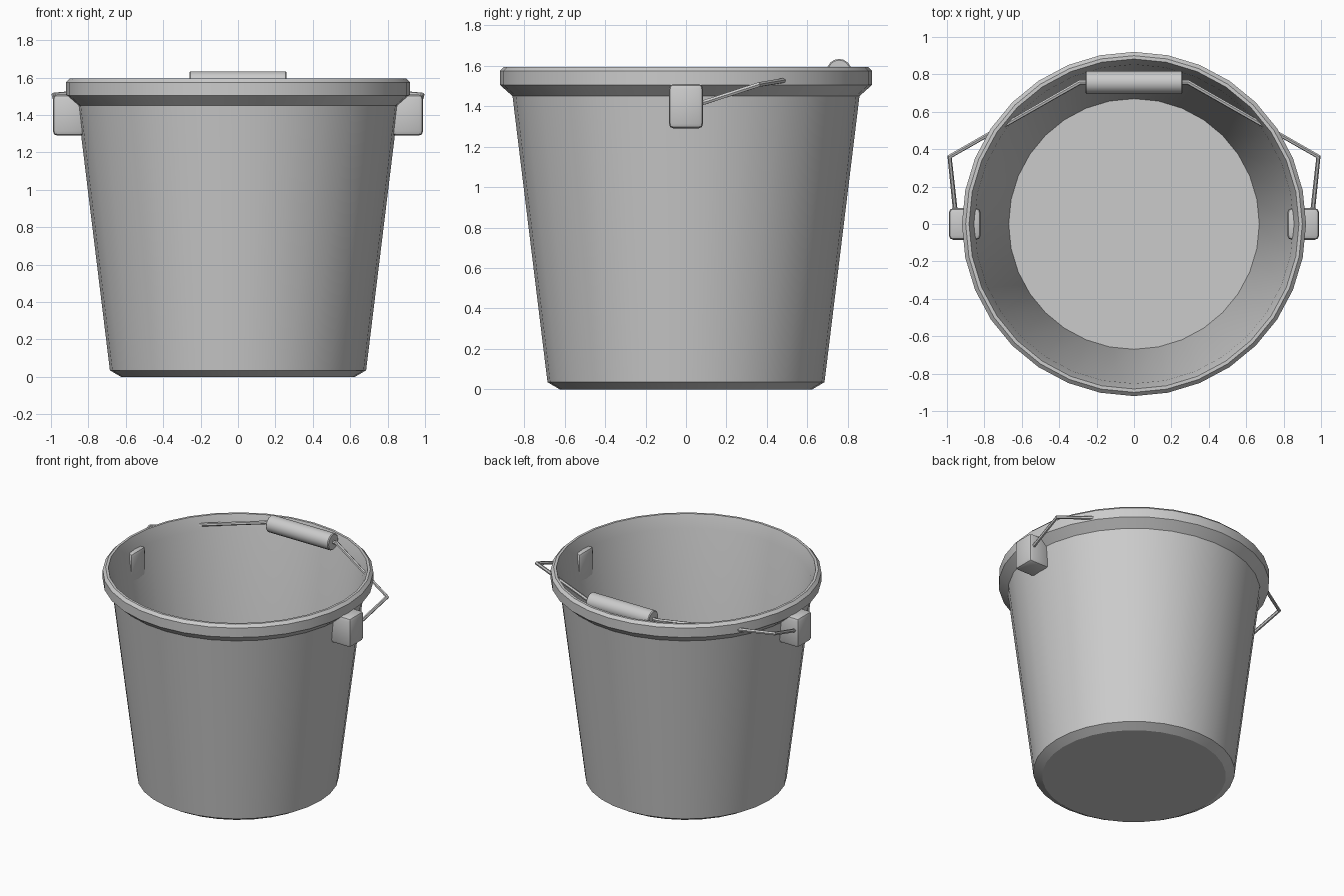
import bpy, bmesh, math
from mathutils import Matrix, Vector

if "Cube" in bpy.data.objects:
    bpy.data.objects.remove(bpy.data.objects["Cube"])

grey = bpy.data.materials.new("light_grey")
grey.diffuse_color = (0.6, 0.6, 0.6, 1)
grey.use_nodes = True
grey.node_tree.nodes["Principled BSDF"].inputs["Base Color"].default_value = grey.diffuse_color


def finish(name, bm, angle=35):
    bmesh.ops.recalc_face_normals(bm, faces=bm.faces)
    me = bpy.data.meshes.new(name)
    bm.to_mesh(me)
    bm.free()
    ob = bpy.data.objects.new(name, me)
    bpy.context.collection.objects.link(ob)
    me.materials.append(grey)
    smooth(ob, angle)
    return ob


def smooth(ob, angle):
    bpy.ops.object.select_all(action='DESELECT')
    ob.select_set(True)
    bpy.context.view_layer.objects.active = ob
    bpy.ops.object.shade_smooth_by_angle(angle=math.radians(angle))


def lathe(name, profile, sides, angle=35):
    # Rings from (radius, z) pairs; first and last rings are capped
    bm = bmesh.new()
    rings = [[bm.verts.new((r * math.cos(2 * math.pi * i / sides),
                            r * math.sin(2 * math.pi * i / sides), z))
              for i in range(sides)] for r, z in profile]
    for a, b in zip(rings, rings[1:]):
        for i in range(sides):
            j = (i + 1) % sides
            bm.faces.new((a[i], a[j], b[j], b[i]))
    bm.faces.new(rings[0])
    bm.faces.new(rings[-1])
    return finish(name, bm, angle)


# Bucket shell: outside, rolled rim, inside, floor
lathe("bucket", [(0.625, 0), (0.685, 0.035), (0.858, 1.45), (0.92, 1.505),
                 (0.92, 1.575), (0.90, 1.595), (0.882, 1.595),
                 (0.853, 1.5), (0.67, 0.04)], 32, 30)

# Handle ears: rounded blocks through the wall
for side, s in (("left", -1), ("right", 1)):
    bm = bmesh.new()
    bmesh.ops.create_cube(bm, size=1, matrix=Matrix.Translation((s * 0.905, 0, 1.4))
                          @ Matrix.Diagonal((0.17, 0.17, 0.22, 1)))
    bmesh.ops.bevel(bm, geom=bm.edges[:], offset=0.024, segments=2,
                    profile=0.5, affect='EDGES')
    finish(side + "_ear", bm, 40)

# Wire bail, bent at the sides and running into the grip
half = [(0.948, 0.0, 1.39), (0.986, 0.36, 1.507), (0.29, 0.757, 1.573)]
path = [(-x, y, z) for x, y, z in half] + half[::-1]
curve = bpy.data.curves.new("wire_handle", 'CURVE')
curve.dimensions = '3D'
curve.bevel_depth = 0.013
curve.bevel_resolution = 1
curve.use_fill_caps = True
sp = curve.splines.new('POLY')
sp.points.add(len(path) - 1)
for p, co in zip(sp.points, path):
    p.co = (*co, 1)
wire = bpy.data.objects.new("wire_handle", curve)
bpy.context.collection.objects.link(wire)
curve.materials.append(grey)
bpy.ops.object.select_all(action='DESELECT')
wire.select_set(True)
bpy.context.view_layer.objects.active = wire
bpy.ops.object.convert(target='MESH')
smooth(wire, 50)

# Hand grip along x
grip = lathe("grip", [(0.055, -0.26), (0.061, -0.254), (0.061, 0.254), (0.055, 0.26)], 16)
grip.data.transform(Matrix.Translation((0, 0.757, 1.573)) @ Matrix.Rotation(math.pi / 2, 4, 'Y'))
